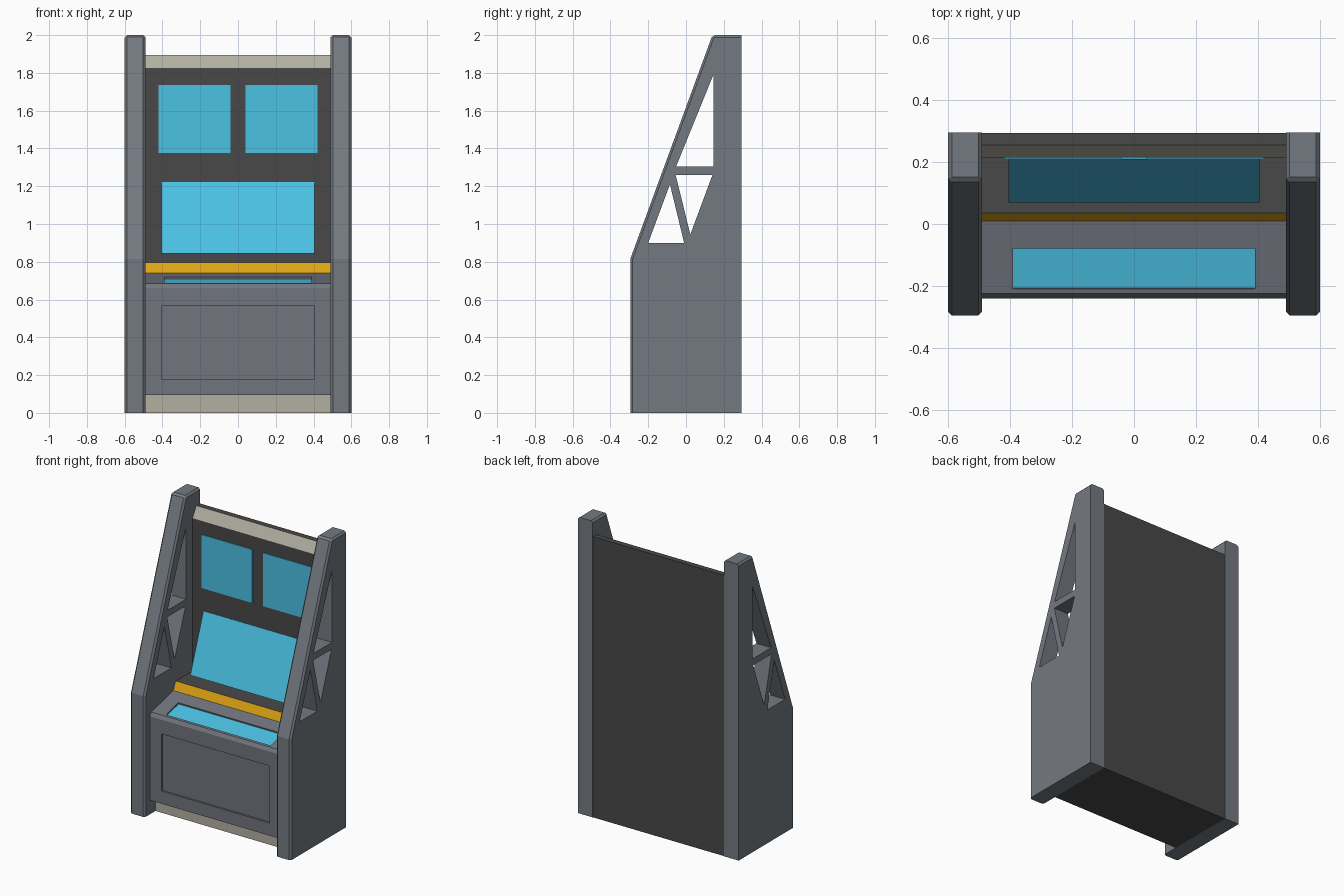
import bpy
import bmesh
from math import atan2
from mathutils import Vector

old = bpy.data.objects.get("Cube")
if old:
    bpy.data.objects.remove(old, do_unlink=True)


def material(name, rgb):
    m = bpy.data.materials.new(name)
    m.use_nodes = True
    m.diffuse_color = (*rgb, 1)
    m.node_tree.nodes["Principled BSDF"].inputs["Base Color"].default_value = (*rgb, 1)
    return m


PANEL = material("panel grey", (0.175, 0.195, 0.22))
CONSOLE = material("console grey", (0.165, 0.178, 0.205))
DARK = material("charcoal", (0.066, 0.066, 0.066))
SCREEN = material("screen blue", (0.07, 0.54, 0.78))
AMBER = material("amber", (0.74, 0.37, 0.007))
BEIGE = material("beige", (0.45, 0.43, 0.36))


def finish(name, bm, mats):
    mesh = bpy.data.meshes.new(name)
    bm.to_mesh(mesh)
    bm.free()
    for m in mats:
        mesh.materials.append(m)
    obj = bpy.data.objects.new(name, mesh)
    bpy.context.scene.collection.objects.link(obj)
    return obj


def prism(points, x0, x1):
    """Extrude a (y, z) profile along x; returns the bmesh and its rim faces in order."""
    bm = bmesh.new()
    a = [bm.verts.new((x0, y, z)) for y, z in points]
    b = [bm.verts.new((x1, y, z)) for y, z in points]
    n = len(points)
    rim = [bm.faces.new((a[i], a[(i + 1) % n], b[(i + 1) % n], b[i])) for i in range(n)]
    bm.faces.new(a)
    bm.faces.new(b)
    bmesh.ops.recalc_face_normals(bm, faces=bm.faces)
    return bm, rim


def recess(bm, face, p0, p1, half_width, t0, t1, depth, mat_index):
    """Sink a rectangle into a rim face running from p0 to p1."""
    centre, normal = face.calc_center_median(), face.normal.copy()
    low, high = Vector((0, *p0)), Vector((0, *p1))
    bmesh.ops.inset_individual(bm, faces=[face], thickness=0.01)
    along = high - low
    for v in face.verts:
        t = t1 if (v.co - centre).dot(along) > 0 else t0
        v.co = low.lerp(high, t) + Vector((half_width if v.co.x > 0 else -half_width, 0, 0))
    bmesh.ops.inset_individual(bm, faces=[face], thickness=0.0005)
    for v in face.verts:
        v.co -= normal * depth
    face.material_index = mat_index


# Side panels: chamfered slabs with triangular cut-outs
outline = [(-0.295, 0), (-0.295, 0.815), (0.14, 2), (0.295, 2), (0.295, 0)]
triangles = [
    [(0.145, 1.79), (0.145, 1.305), (-0.052, 1.305)],
    [(-0.055, 1.26), (0.14, 1.26), (0.023, 0.945)],
    [(-0.2, 0.9), (-0.01, 0.9), (-0.085, 1.21)],
]
for label, x0, x1 in (("right", -0.6, -0.49), ("left", 0.49, 0.6)):
    bm, rim = prism(outline, x0, x1)
    edges = {e for f in rim[:3] for e in f.edges
             if abs(e.verts[0].co.x - e.verts[1].co.x) < 0.01}
    edges |= set(rim[1].edges) & set(rim[2].edges)
    bmesh.ops.bevel(bm, geom=list(edges), offset=0.012, segments=1, affect='EDGES')
    panel = finish(label + "_side_panel", bm, [PANEL])
    cutters = []
    for tri in triangles:
        cutter = finish("cutter", prism(tri, x0 - 0.05, x1 + 0.05)[0], [PANEL])
        cutter.hide_render = True
        mod = panel.modifiers.new("cut", 'BOOLEAN')
        mod.operation, mod.solver, mod.object = 'DIFFERENCE', 'EXACT', cutter
        cutters.append(cutter)
    graph = bpy.context.evaluated_depsgraph_get()
    cut_mesh = bpy.data.meshes.new_from_object(panel.evaluated_get(graph))
    panel.modifiers.clear()
    panel.data = cut_mesh
    for cutter in cutters:
        bpy.data.objects.remove(cutter, do_unlink=True)

# Cabinet body: each profile point carries the colour of the face that follows it
profile = [
    (-0.18, 0, BEIGE), (-0.18, 0.095, CONSOLE), (-0.24, 0.095, CONSOLE),
    (-0.24, 0.662, CONSOLE), (-0.225, 0.685, CONSOLE), (0.01, 0.74, AMBER),
    (0.035, 0.795, DARK), (0.215, 0.795, DARK), (0.215, 1.825, BEIGE),
    (0.255, 1.895, DARK), (0.293, 1.895, DARK), (0.293, 0, DARK),
]
mats = [DARK, CONSOLE, AMBER, BEIGE, SCREEN]
pts = [(y, z) for y, z, m in profile]
bm, rim = prism(pts, -0.492, 0.492)
for face, (y, z, m) in zip(rim, profile):
    face.material_index = mats.index(m)
recess(bm, rim[2], pts[2], pts[3], 0.405, 0.15, 0.83, 0.012, mats.index(CONSOLE))
recess(bm, rim[4], pts[4], pts[5], 0.39, 0.065, 0.62, 0.01, mats.index(SCREEN))
finish("cabinet_body", bm, mats)


# Screens: thin plates facing forward, optionally leaning back
def screen(name, x, low, high, width):
    dy, dz = high[0] - low[0], high[1] - low[1]
    bm = bmesh.new()
    bmesh.ops.create_cube(bm, size=1)
    bmesh.ops.scale(bm, verts=bm.verts, vec=(width, 0.008, (dy * dy + dz * dz) ** 0.5))
    obj = finish(name, bm, [SCREEN])
    obj.location = (x, (low[0] + high[0]) / 2, (low[1] + high[1]) / 2)
    obj.rotation_euler.x = -atan2(dy, dz)


screen("main_screen", 0, (0.073, 0.842), (0.213, 1.222), 0.81)
for label, x in (("right", -0.23), ("left", 0.23)):
    screen(label + "_upper_screen", x, (0.213, 1.375), (0.213, 1.735), 0.38)
